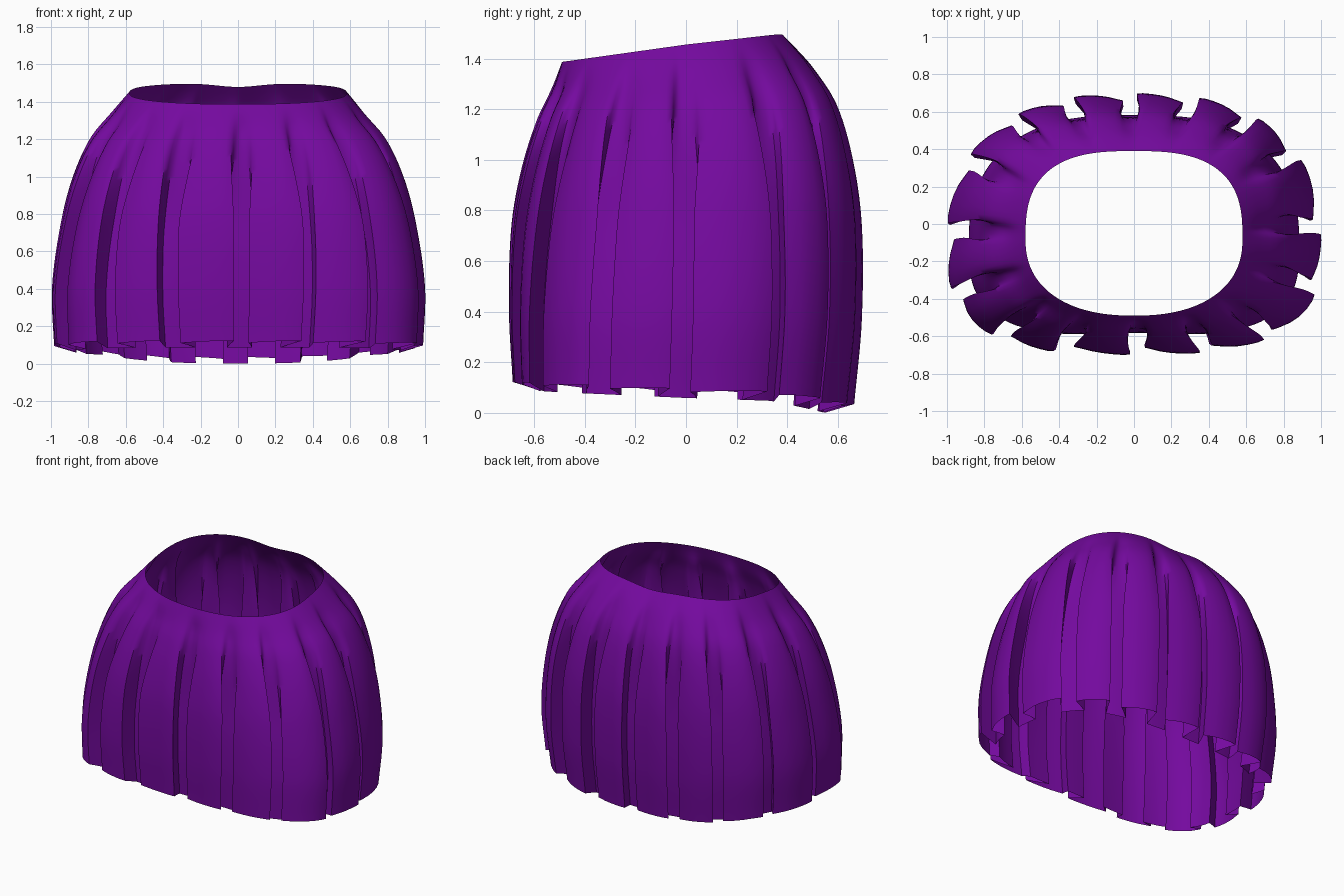
import bpy, math

if "Cube" in bpy.data.objects:
    bpy.data.objects.remove(bpy.data.objects["Cube"])

# Waist-to-hem profile: fraction down, half width, front reach, back reach
PROFILE = [(0, .58, .49, .39), (.08, .675, .53, .50), (.18, .79, .59, .595),
           (.33, .885, .65, .66), (.51, .95, .69, .695), (.77, 1.0, .70, .695),
           (1, .99, .685, .665)]
# Centres of the recessed folds around the hem (x, y)
FOLDS = [(.83, .35), (.61, .54), (.29, .60), (-.02, .61), (-.34, .61), (-.65, .56),
         (-.89, .33), (-.98, -.05), (-.94, -.38), (-.71, -.60), (-.375, -.66),
         (.02, -.66), (.38, -.66), (.72, -.60), (.95, -.34), (.96, -.03)]
# One tilted pleat: folded position, folded depth, soft position, soft depth
PLEAT = [(0, 1, 0, 1), (.11, 1, .06, .95), (.225, 1, .12, .82), (.175, .65, .18, .66),
         (.12, .33, .24, .5), (.21, .27, .32, .33), (.35, .16, .42, .17),
         (.5, .08, .54, .06), (.65, .03, .65, 0), (.79, 0, .74, .02), (.885, .02, .81, .14),
         (.815, .5, .87, .42), (.74, 1, .92, .75), (.87, 1, .96, .94)]
ROWS = 40


def smooth(lo, hi, t):
    k = min(1, max(0, (t - lo) / (hi - lo)))
    return k * k * (3 - 2 * k)


def profile(t, col):
    """Cubic curve through one column of the profile."""
    n = len(PROFILE)
    i = max(k for k in range(n - 1) if PROFILE[k][0] <= t)

    def slope(k):
        a, b = PROFILE[max(0, k - 1)], PROFILE[min(n - 1, k + 1)]
        return (b[col] - a[col]) / (b[0] - a[0])
    p, q = PROFILE[i], PROFILE[i + 1]
    h = q[0] - p[0]
    s = (t - p[0]) / h
    return ((2*s**3 - 3*s*s + 1) * p[col] + (s**3 - 2*s*s + s) * h * slope(i)
            + (3*s*s - 2*s**3) * q[col] + (s**3 - s*s) * h * slope(i + 1))


def outline(t, ang, depth):
    """Point on the rounded oval cross-section, pushed inward by depth."""
    cy = -.08 - .04 * t
    c, s = math.cos(ang), math.sin(ang)
    a = profile(t, 1)
    if s < 0:
        b, n = profile(t, 2) + cy, 2.3 + .8 * t
    else:
        b, n = profile(t, 3) - cy, 2.8 - .4 * t
    r = (abs(c / a) ** n + abs(s / b) ** n) ** (-1 / n) - depth
    return r * c, cy + r * s


def skirt_point(t, ang, depth):
    x, y = outline(t, ang, .118 * depth * smooth(-.1, .52, t) * smooth(0, .12, t))
    # Waist rises to the back with a small dip; the hem drops to the back
    wx, wy = outline(0, ang, 0)
    top = 1.455 + (.14 * wy if wy < 0 else .112 * wy - .02 * math.exp(-(wx / .16) ** 2))
    hx, hy = outline(1, ang, 0)
    hem = .094 - .04 * hy if hy < 0 else .094 - .03 * hy - .15 * max(0, hy - .4)
    return x, y, top + (hem - .035 * depth - top) * t


# Pleated skirt: one open sheet of cloth
angles = [math.atan2(y + .12, x) for x, y in FOLDS]
angles = sorted(a % math.tau for a in angles)
angles.append(angles[0] + math.tau)
verts = []
for row in range(ROWS + 1):
    t = row / ROWS
    fold = smooth(.05, .55, t)
    for g0, g1 in zip(angles, angles[1:]):
        for u, d, su, sd in PLEAT:
            pos = su + (u - su) * fold
            dep = sd + (d - sd) * fold
            verts.append(skirt_point(t, g0 + (g1 - g0) * pos, dep))
ring = len(PLEAT) * len(FOLDS)
faces = [((r + 1) * ring + i, (r + 1) * ring + (i + 1) % ring,
          r * ring + (i + 1) % ring, r * ring + i)
         for r in range(ROWS) for i in range(ring)]

low = min(v[2] for v in verts)
mesh = bpy.data.meshes.new("pleated_skirt")
mesh.from_pydata([(x, y, z - low) for x, y, z in verts], [], faces)
skirt = bpy.data.objects.new("pleated_skirt", mesh)
bpy.context.collection.objects.link(skirt)

cloth = bpy.data.materials.new("purple_cloth")
cloth.diffuse_color = (.175, .003, .345, 1)
cloth.use_nodes = True
cloth.node_tree.nodes["Principled BSDF"].inputs["Base Color"].default_value = cloth.diffuse_color
mesh.materials.append(cloth)

bpy.context.view_layer.objects.active = skirt
skirt.select_set(True)
bpy.ops.object.shade_smooth_by_angle(angle=math.radians(50))
